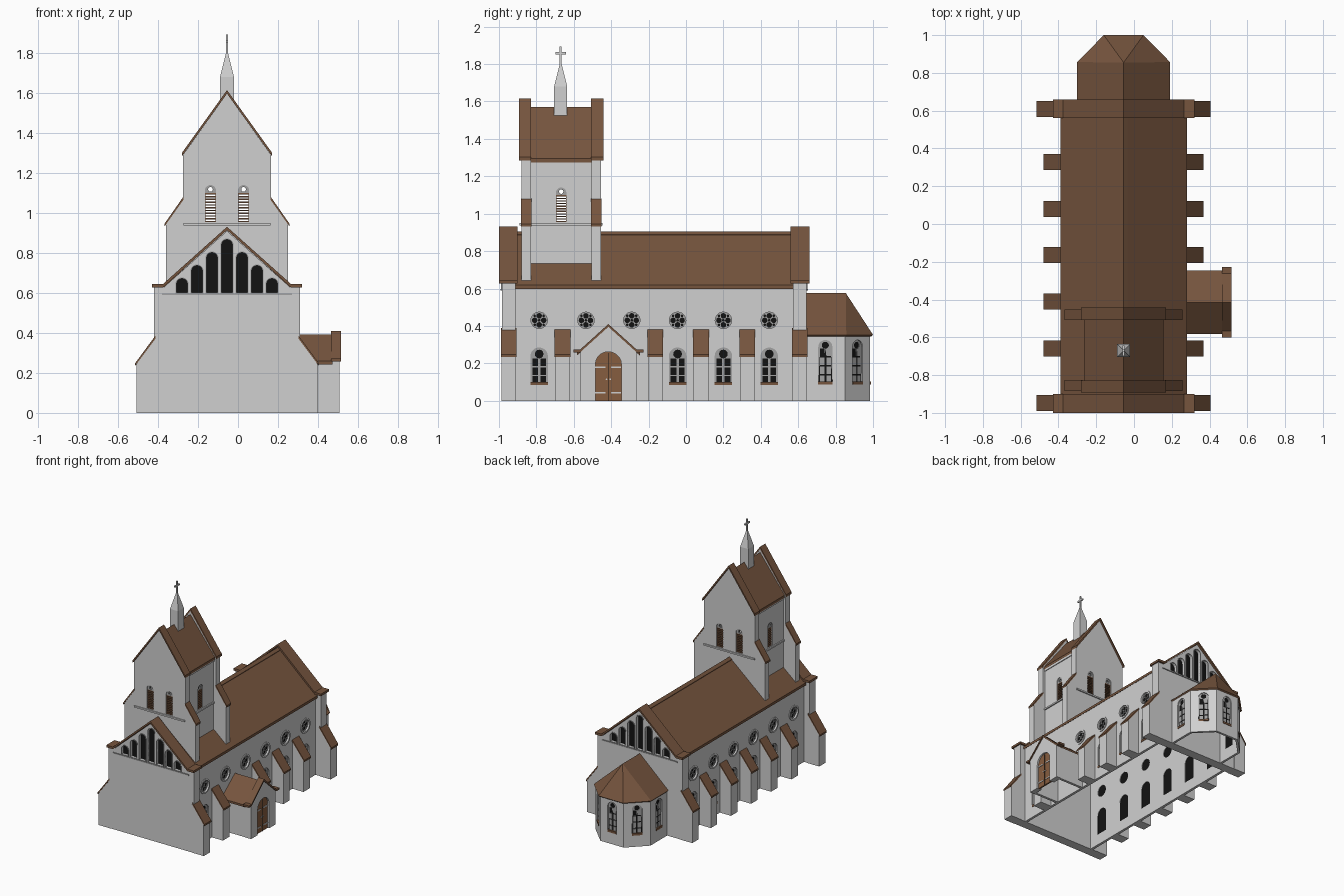
import bpy, bmesh, math
from mathutils import Matrix, Vector

if "Cube" in bpy.data.objects:
    bpy.data.objects.remove(bpy.data.objects["Cube"])

CX = -0.055          # centre line of the church


def material(name, rgb):
    m = bpy.data.materials.new(name)
    m.diffuse_color = (*rgb, 1)
    m.use_nodes = True
    m.node_tree.nodes["Principled BSDF"].inputs["Base Color"].default_value = m.diffuse_color
    return m


WALL = material("pale_plaster", (0.63, 0.63, 0.63))
ROOF = material("brown_tile", (0.18, 0.09, 0.048))
DOOR = material("door_wood", (0.24, 0.11, 0.05))
GLASS = material("black_glass", (0.006, 0.006, 0.006))
STONE = material("grey_stone", (0.36, 0.36, 0.36))


def finish(name, bm, mat):
    bmesh.ops.remove_doubles(bm, verts=bm.verts, dist=1e-5)
    bmesh.ops.recalc_face_normals(bm, faces=bm.faces)
    me = bpy.data.meshes.new(name)
    bm.to_mesh(me)
    bm.free()
    me.materials.append(mat)
    ob = bpy.data.objects.new(name, me)
    bpy.context.collection.objects.link(ob)
    return ob


def plate(name, outline, at, ang, depth, mat, holes=(), out=0.0):
    """Upright slab with holes; its outer face is at `at`, facing `ang` degrees."""
    cu = bpy.data.curves.new(name, 'CURVE')
    cu.dimensions, cu.fill_mode, cu.extrude = '2D', 'BOTH', depth / 2
    for pts in [outline, *holes]:
        s = cu.splines.new('POLY')
        s.points.add(len(pts) - 1)
        for p, (u, v) in zip(s.points, pts):
            p.co = (u, v, 0, 1)
        s.use_cyclic_u, s.use_smooth = True, False
    tmp = bpy.data.objects.new("tmp", cu)
    me = bpy.data.meshes.new_from_object(tmp)
    bm = bmesh.new()
    bm.from_mesh(me)
    bpy.data.objects.remove(tmp)
    bpy.data.meshes.remove(me)
    a = math.radians(ang)
    n, u = Vector((math.cos(a), math.sin(a), 0)), Vector((-math.sin(a), math.cos(a), 0))
    o = Vector((at[0], at[1], 0)) + n * (out - depth / 2)
    bm.transform(Matrix(((u.x, 0, n.x, o.x), (u.y, 0, n.y, o.y), (0, 1, 0, 0), (0, 0, 0, 1))))
    for f in bm.faces:
        f.material_index = 0
    return finish(name, bm, mat)


def rect(u0, v0, u1, v1):
    return [(u0, v0), (u1, v0), (u1, v1), (u0, v1)]


def circle(u, v, r, n=16):
    return [(u + r * math.cos(2 * math.pi * i / n), v + r * math.sin(2 * math.pi * i / n)) for i in range(n)]


def arch(u, base, half, top, n=10):
    arc = [(u - half * math.cos(math.pi * i / n), top - half + half * math.sin(math.pi * i / n)) for i in range(n + 1)]
    return [(u - half, base)] + arc + [(u + half, base)]


def chevron(half, flat, z0, zp, t):
    low = [(-half, z0), (-half + flat, z0), (0, zp), (half - flat, z0), (half, z0)]
    if flat == 0:
        low = [low[0], low[2], low[4]]
    return low + [(u, v + t) for u, v in reversed(low)]


def flip(pts):
    return [(-u, v) for u, v in pts]


def arched_window(u, base, half, top, at, ang):
    plate("window_glass", arch(u, base, half, top), at, ang, 0.004, GLASS, out=-0.013)
    w = half / 2 - 0.003
    lights = [rect(u + s * half * 0.46 - w * 0.75, base + 0.006 + k * 0.048, u + s * half * 0.46 + w * 0.75, base + 0.046 + k * 0.048)
              for s in (-1, 1) for k in range(int((top - half - base) / 0.048))]
    lights.append(circle(u, top - half * 0.75, half * 0.5, 12))
    plate("window_tracery", arch(u, base, half, top), at, ang, 0.004, STONE, lights, out=-0.008)
    plate("window_sill", rect(u - half, base - 0.002, u + half, base + 0.014), at, ang, 0.016, ROOF, out=0.003)


def round_window(u, at, ang, z=0.43):
    plate("rose_rim", circle(u, z, 0.057, 24), at, ang, 0.014, WALL, [circle(u, z, 0.044, 24)], out=0.006)
    plate("rose_glass", circle(u, z, 0.046, 24), at, ang, 0.004, GLASS, out=-0.012)
    lobes = [circle(u, z, 0.0075, 8)]
    for k in range(4):
        a = k * math.pi / 2
        lobes.append(circle(u + 0.024 * math.cos(a), z + 0.024 * math.sin(a), 0.0148, 12))
        a += math.pi / 4
        lobes.append(circle(u + 0.034 * math.cos(a), z + 0.034 * math.sin(a), 0.007, 8))
    plate("rose_tracery", circle(u, z, 0.046, 24), at, ang, 0.004, STONE, lobes, out=-0.007)


def louvre_window(u, at, ang):
    slots = [rect(u - 0.025, 0.961 + k * 0.0138, u + 0.025, 0.968 + k * 0.0138) for k in range(10)]
    plate("louvre_slats", rect(u - 0.03, 0.955, u + 0.03, 1.1), at, ang, 0.012, ROOF, slots, out=-0.006)
    plate("louvre_head", arch(u, 1.1, 0.03, 1.141), at, ang, 0.012, STONE, [circle(u, 1.118, 0.012, 10)], out=-0.006)


# nave side walls with windows
BAYS = [-0.785, -0.535, -0.29, -0.045, 0.2, 0.445]
for side, ang in ((1, 0), (-1, 180)):
    at = (CX + side * 0.32, 0)
    low = [side * y for y in BAYS if side < 0 or y not in (-0.535, -0.29)]
    holes = [arch(u, 0.085, 0.047, 0.285) for u in low] + [circle(side * y, 0.43, 0.045, 24) for y in BAYS]
    plate("nave_wall", rect(*((-0.93, 0, 0.58, 0.61) if side > 0 else (-0.58, 0, 0.93, 0.61))), at, ang, 0.02, WALL, holes)
    for u in low:
        arched_window(u, 0.085, 0.047, 0.285, at, ang)
    for y in BAYS:
        round_window(side * y, at, ang)

# nave roof
plate("nave_roof", chevron(0.335, 0, 0.598, 0.883, 0.02), (CX, -0.92), -90, 1.5, ROOF)
plate("nave_ridge", chevron(0.02, 0, 0.884, 0.9, 0.006), (CX, -0.92), -90, 1.5, ROOF)

# gable walls, front and back, with stepped lancets
LANCETS = [(k * 0.075, 0.867 - abs(k) * 0.065) for k in range(-3, 4)]
for y, ang in ((-0.985, -90), (0.645, 90)):
    at = (CX, y)
    outline = [(-0.365, 0), (0.365, 0), (0.365, 0.63), (0.315, 0.63), (0, 0.91), (-0.315, 0.63), (-0.365, 0.63)]
    plate("gable_wall", outline, at, ang, 0.073, WALL, [arch(u, 0.602, 0.027, t) for u, t in LANCETS])
    for u, t in LANCETS:
        plate("lancet_glass", arch(u, 0.602, 0.027, t), at, ang, 0.03, GLASS, out=-0.02)
        plate("lancet_rim", arch(u, 0.598, 0.033, t + 0.006), at, ang, 0.012, STONE, [arch(u, 0.602, 0.027, t)], out=0.004)
    plate("gable_ledge", rect(-0.325, 0.59, 0.325, 0.598), at, ang, 0.01, STONE, out=0.006)
    plate("gable_coping", chevron(0.375, 0.055, 0.628, 0.914, 0.017), at, ang, 0.1, ROOF, out=0.015)

# buttresses with sloping tiled caps
CORNERS = [-0.948, 0.608]
for y in CORNERS + [-0.66, -0.41, -0.165, 0.08, 0.328]:
    d = 0.36 if y in CORNERS else 0.317
    w = 0.092 if y in CORNERS else 0.098
    for s in (1, -1):
        if s == 1 and y == -0.41:
            continue
        body = [(d - 0.01, 0), (d + w, 0), (d + w, 0.245), (d, 0.375), (d - 0.01, 0.375)]
        cap = [(d - 0.003, 0.372), (d + w + 0.008, 0.235), (d + w + 0.008, 0.248), (d - 0.003, 0.388)]
        plate("buttress", body if s > 0 else flip(body), (CX, y - 0.039), -90, 0.078, WALL)
        plate("buttress_cap", cap if s > 0 else flip(cap), (CX, y - 0.042), -90, 0.084, ROOF)

# tower end walls with wings, copings and louvred windows
for y, ang in ((-0.88, -90), (-0.455, 90)):
    at = (CX, y)
    half = [(0.305, 0.62), (0.305, 0.945), (0.22, 1.072), (0.22, 1.29)]
    outline = [(0, 0.88)] + half + [(0, 1.597)] + flip(half)[::-1]
    plate("tower_gable", outline, at, ang, 0.05, WALL, [arch(u, 0.955, 0.028, 1.14) for u in (-0.083, 0.083)])
    for u in (-0.083, 0.083):
        louvre_window(u, at, ang)
    plate("tower_ledge", rect(-0.217, 0.938, 0.217, 0.95), at, ang, 0.015, WALL, out=0.009)
    plate("tower_coping", chevron(0.225, 0, 1.284, 1.597, 0.018), at, ang, 0.065, ROOF, out=0.013)
    cap = [(0.218, 1.066), (0.313, 0.932), (0.313, 0.946), (0.218, 1.082)]
    for c in (cap, flip(cap)):
        plate("tower_wing_cap", c, at, ang, 0.056, ROOF, out=0.003)

# tower side walls and roof
for s, ang in ((1, 0), (-1, 180)):
    at = (CX + s * 0.2, -0.6675)
    plate("tower_side", rect(-0.17, 0.69, 0.17, 1.285), at, ang, 0.02, WALL, [arch(0, 0.955, 0.028, 1.14)])
    louvre_window(0, at, ang)
    plate("tower_side_ledge", rect(-0.165, 0.938, 0.165, 0.95), at, ang, 0.02, WALL, out=0.009)
    plate("tower_gutter", rect(-0.165, 1.262, 0.165, 1.278), at, ang, 0.02, WALL, out=0.006)
plate("tower_roof", chevron(0.21, 0, 1.275, 1.55, 0.02), (CX, -0.835), -90, 0.33, ROOF)

# ridge turret, spire and cross
plate("turret", rect(-0.035, 1.5, 0.035, 1.68), (CX, -0.705), -90, 0.07, WALL)
bm = bmesh.new()
bmesh.ops.create_cone(bm, cap_ends=True, segments=4, radius1=0.035 * 2 ** 0.5, radius2=0.007, depth=0.12,
                      matrix=Matrix.Translation((CX, -0.67, 1.74)) @ Matrix.Rotation(math.pi / 4, 4, 'Z'))
finish("spire", bm, WALL)
cross = [(-0.005, 1.79), (0.005, 1.79), (0.005, 1.852), (0.028, 1.852), (0.028, 1.864), (0.005, 1.864), (0.005, 1.893)]
plate("cross", cross + flip(cross)[:1:-1], (CX + 0.005, -0.67), 0, 0.01, WALL)

# side porch with door
PY = -0.415
at = (0.508, PY)
outline = [(-0.15, 0)] + arch(0, 0, 0.07, 0.262) + [(0.15, 0), (0.15, 0.265), (0, 0.395), (-0.15, 0.265)]
plate("porch_front", outline, at, 0, 0.04, WALL)
plate("porch_coping", chevron(0.187, 0.035, 0.258, 0.395, 0.015), at, 0, 0.05, ROOF, out=0.007)
plate("porch_roof", chevron(0.168, 0, 0.243, 0.375, 0.016), at, 0, 0.24, ROOF, out=-0.035)
for s in (1, -1):
    plate("porch_side", rect(-0.105, 0, 0.105, 0.262), (0.37, PY + s * 0.148), s * 90, 0.02, WALL)
plate("door", arch(0, 0, 0.07, 0.262), at, 0, 0.012, DOOR, out=-0.012)
plate("door_gap", rect(-0.0015, 0, 0.0015, 0.255), at, 0, 0.004, GLASS, out=-0.01)
for s in (1, -1):
    for z in (0.04, 0.175):
        plate("door_hinge", rect(min(s * 0.015, s * 0.068), z, max(s * 0.015, s * 0.068), z + 0.008), at, 0, 0.006, WALL, out=-0.008)
    plate("door_handle", circle(s * 0.01, 0.115, 0.005, 8), at, 0, 0.008, WALL, out=-0.006)

# five-sided apse walls
for ang, x, y, length in ((0, 0.235, 0.745, 0.21), (45, 0.1675, 0.9175, 0.191), (90, 0, 0.985, 0.2),
                          (135, -0.1675, 0.9175, 0.191), (180, -0.235, 0.745, 0.21)):
    at = (CX + x, y)
    plate("apse_wall", rect(-length / 2, 0, length / 2, 0.36), at, ang, 0.018, WALL, [arch(0, 0.09, 0.038, 0.325)])
    arched_window(0, 0.09, 0.038, 0.325, at, ang)

# apse roof
bm = bmesh.new()
eave = [(0.246, 0.64), (0.246, 0.857), (0.105, 1.0), (-0.105, 1.0), (-0.246, 0.857), (-0.246, 0.64)]
e = [bm.verts.new((CX + x, y, 0.352)) for x, y in eave]
ridge, apex = bm.verts.new((CX, 0.64, 0.575)), bm.verts.new((CX, 0.855, 0.575))
bm.faces.new((e[0], e[1], apex, ridge))
bm.faces.new((e[4], e[5], ridge, apex))
for i in (1, 2, 3):
    bm.faces.new((e[i], e[i + 1], apex))
roof = finish("apse_roof", bm, ROOF)
mod = roof.modifiers.new("thickness", 'SOLIDIFY')
mod.thickness = 0.012
